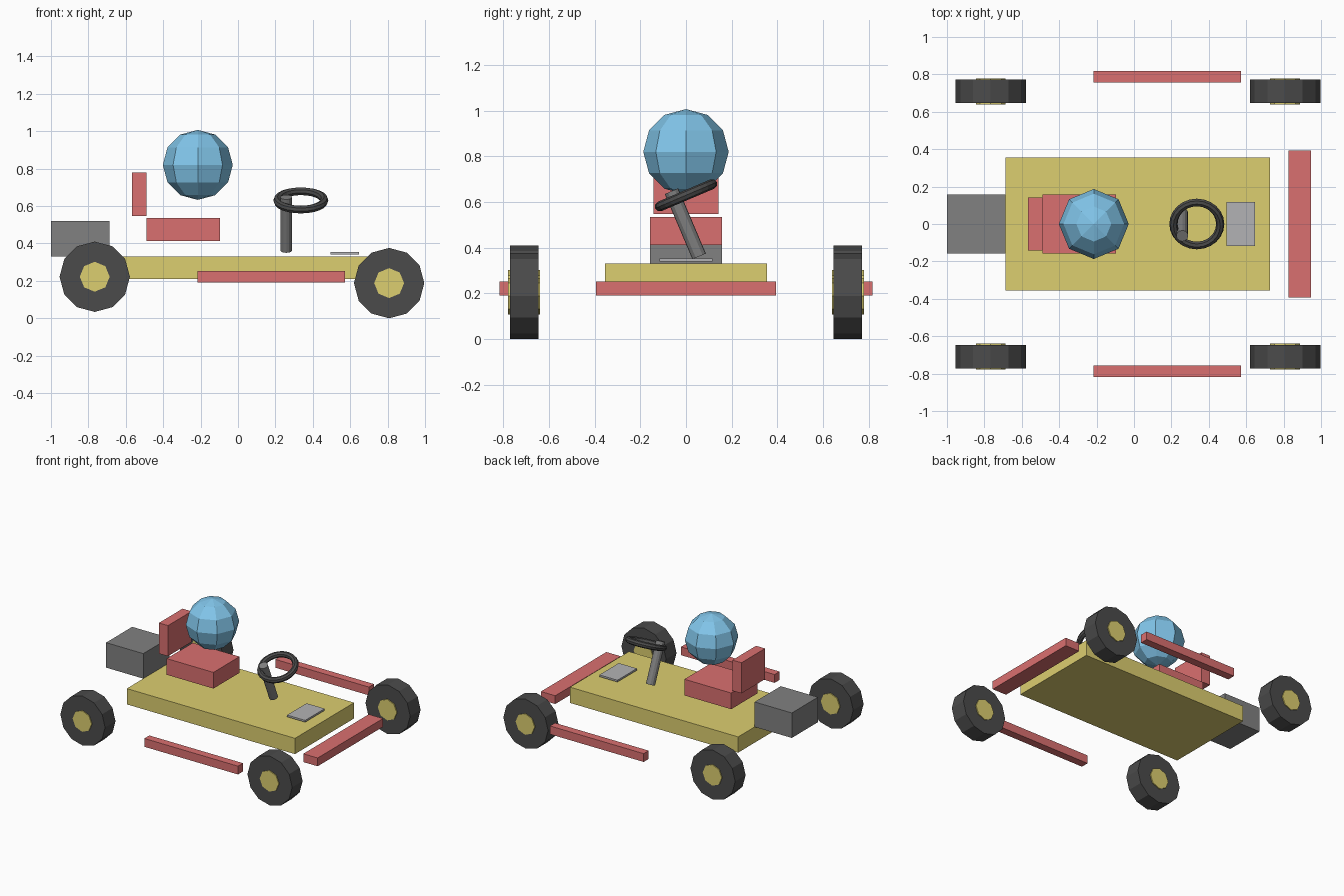
import bpy
from math import radians, pi

if "Cube" in bpy.data.objects:
    bpy.data.objects.remove(bpy.data.objects["Cube"])


def material(name, color):
    m = bpy.data.materials.new(name)
    m.diffuse_color = (*color, 1)
    m.use_nodes = True
    m.node_tree.nodes["Principled BSDF"].inputs["Base Color"].default_value = m.diffuse_color
    return m


YELLOW = material("body_yellow", (0.72, 0.62, 0.16))
RED = material("trim_red", (0.70, 0.16, 0.16))
BLUE = material("head_blue", (0.22, 0.56, 0.82))
RUBBER = material("rubber", (0.07, 0.07, 0.07))
STEEL = material("steel", (0.22, 0.22, 0.22))
LIGHT = material("light_metal", (0.45, 0.45, 0.46))


def finish(name, mat):
    ob = bpy.context.object
    ob.name = name
    ob.data.materials.append(mat)
    return ob


def box(name, x, y, z, mat):
    """Box from (min, max) ranges on each axis."""
    bpy.ops.mesh.primitive_cube_add(
        size=1, location=[(a + b) / 2 for a, b in (x, y, z)])
    bpy.context.object.scale = [b - a for a, b in (x, y, z)]
    bpy.ops.object.transform_apply(location=False, rotation=False, scale=True)
    return finish(name, mat)


def cylinder(name, sides, radius, depth, loc, rot, mat):
    bpy.ops.mesh.primitive_cylinder_add(
        vertices=sides, radius=radius, depth=depth, location=loc, rotation=rot)
    return finish(name, mat)


# Chassis, engine and pedal plate
box("chassis", (-0.687, 0.728), (-0.355, 0.355), (0.21, 0.33), YELLOW)
box("engine", (-1.0, -0.687), (-0.157, 0.157), (0.33, 0.52), STEEL)
box("pedal_plate", (0.495, 0.647), (-0.117, 0.117), (0.34, 0.354), LIGHT)

# Seat and front bumper
box("seat", (-0.49, -0.097), (-0.157, 0.157), (0.412, 0.535), RED)
box("seat_back", (-0.566, -0.49), (-0.142, 0.142), (0.547, 0.78), RED)
box("front_bumper", (0.825, 0.945), (-0.393, 0.393), (0.19, 0.253), RED)

# Driver's head
bpy.ops.mesh.primitive_uv_sphere_add(
    segments=8, ring_count=6, radius=0.187, location=(-0.215, 0, 0.82))
finish("driver_head", BLUE)

# Steering column and wheel, tilted together
TILT = (radians(23), 0, 0)
cylinder("steering_column", 12, 0.032, 0.31, (0.258, -0.003, 0.505), TILT, STEEL)
bpy.ops.mesh.primitive_torus_add(
    major_segments=24, minor_segments=8, major_radius=0.125,
    minor_radius=0.022, location=(0.336, 0, 0.63), rotation=TILT)
finish("steering_wheel", RUBBER)

# Side rails, tyres and hubs on both sides
AXLES = {"rear": (-0.766, 0.222), "front": (0.808, 0.188)}
SIDEWAYS = (pi / 2, 0, 0)
for side, s in (("left", 1), ("right", -1)):
    box(f"{side}_rail", (-0.216, 0.572), sorted((s * 0.757, s * 0.817)),
        (0.19, 0.253), RED)
    for end, (x, z) in AXLES.items():
        loc = (x, s * 0.709, z)
        cylinder(f"{end}_{side}_tyre", 12, 0.188, 0.125, loc, SIDEWAYS, RUBBER)
        cylinder(f"{end}_{side}_hub", 8, 0.08, 0.14, loc, SIDEWAYS, YELLOW)
